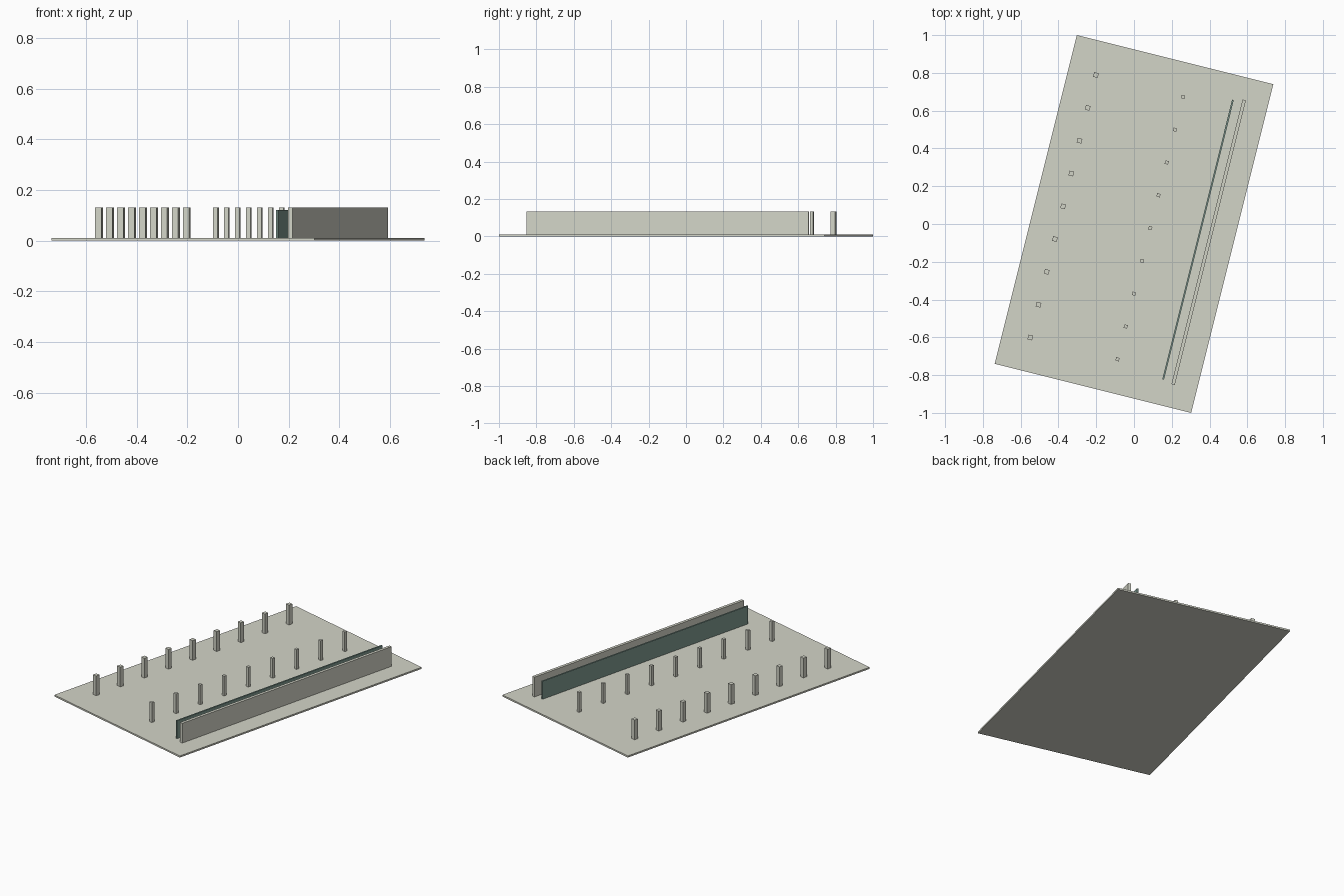
import bpy
from math import radians
from mathutils import Matrix

if "Cube" in bpy.data.objects:
    bpy.data.objects.remove(bpy.data.objects["Cube"])

TURN = Matrix.Rotation(radians(-14.03), 4, 'Z')  # whole site is turned on plan


def material(name, rgb):
    m = bpy.data.materials.new(name)
    m.diffuse_color = (*rgb, 1)
    m.use_nodes = True
    m.node_tree.nodes["Principled BSDF"].inputs["Base Color"].default_value = m.diffuse_color
    return m


concrete = material("pale_concrete", (0.65, 0.66, 0.575))
glass = material("grey_green_glass", (0.21, 0.32, 0.28))


def box(name, x, y, z0, z1, sx, sy, mat):
    """Upright box given in the site's own axes, then turned."""
    bpy.ops.mesh.primitive_cube_add(size=1)
    o = bpy.context.object
    o.name = name
    o.data.transform(Matrix.Diagonal((sx, sy, z1 - z0, 1)))
    o.matrix_world = TURN @ Matrix.Translation((x, y, (z0 + z1) / 2))
    o.data.materials.append(mat)
    return o


FLOOR, TOP = 0.01, 0.132

# Floor slab
box("floor_slab", 0, 0, 0, FLOOR, 1.072, 1.794, concrete)

# Two rows of nine columns, the outer row thicker
for row, x, size in (("outer", -0.387, 0.025), ("inner", 0.089, 0.0185)):
    for i in range(9):
        box(f"{row}_column_{i + 1}", x, (i - 4) * 0.179, FLOOR, TOP,
            size, size, concrete)

# Long back wall and the thin glazed screen in front of it
box("long_wall", 0.407, 0.002, FLOOR, TOP, 0.018, 1.553, concrete)
box("glass_screen", 0.349, 0.002, FLOOR, 0.121, 0.009, 1.525, glass)
